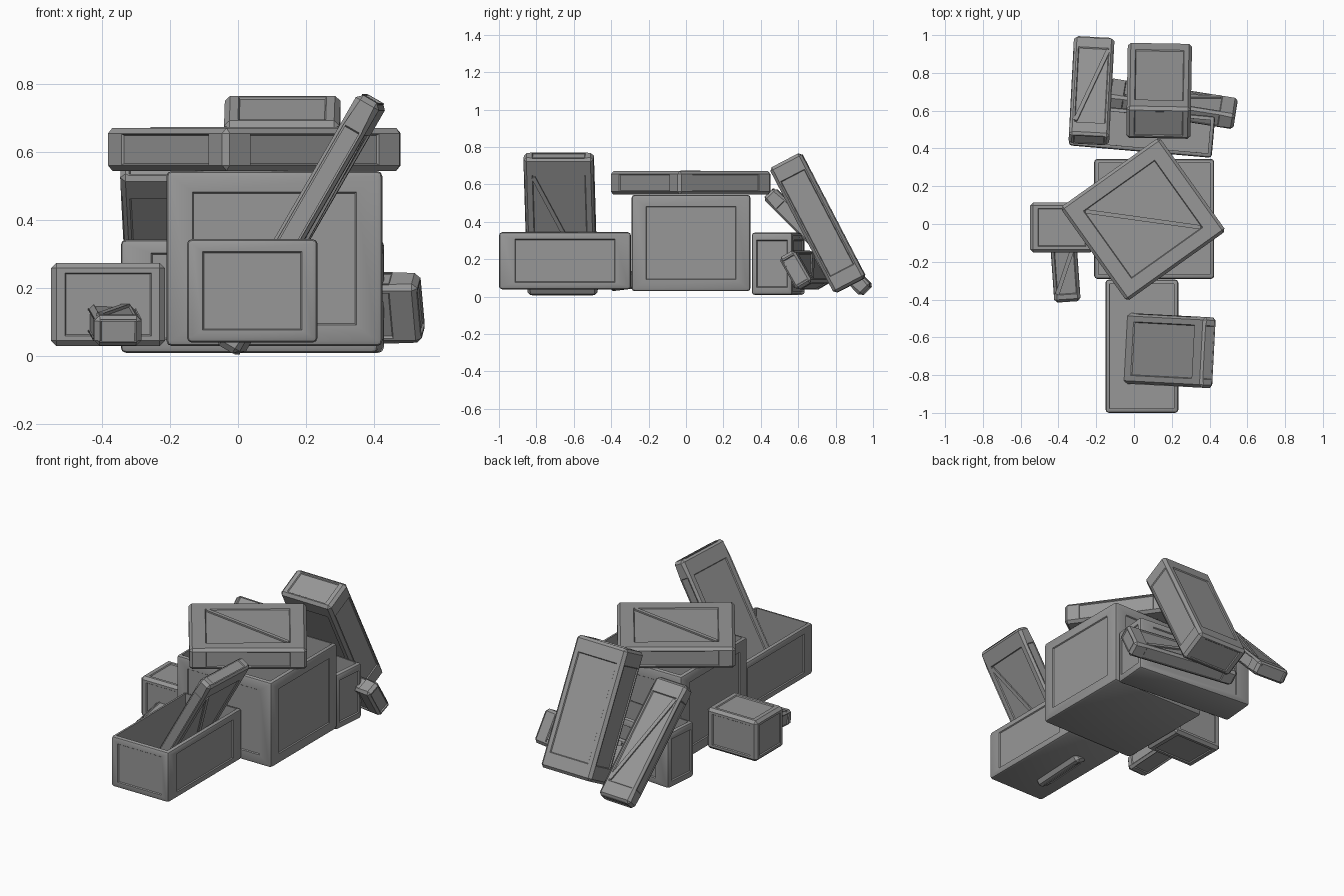
import bpy, bmesh
from math import radians, hypot, atan2
from mathutils import Matrix, Euler

if "Cube" in bpy.data.objects:
    bpy.data.objects.remove(bpy.data.objects["Cube"])

grey = bpy.data.materials.new("dark_grey")
grey.diffuse_color = (0.13, 0.13, 0.13, 1)
grey.use_nodes = True
grey.node_tree.nodes["Principled BSDF"].inputs["Base Color"].default_value = grey.diffuse_color
grey.diffuse_color = (0.31, 0.31, 0.31, 1)
grey.use_nodes = True
grey.node_tree.nodes["Principled BSDF"].inputs["Base Color"].default_value = grey.diffuse_color


def box_part(name, size, loc, rot=(0, 0, 0), open_top=False, brace=0, slant=1,
             chamfer=0.016, margin=0.12):
    """Chamfered box with sunken panels; optional hollow interior or diagonal brace (side +1/-1 in z)."""
    sx, sy, sz = size
    bm = bmesh.new()
    bmesh.ops.create_cube(bm, size=1)
    corners = set(bm.verts)
    faces = list(bm.faces)
    top = max(faces, key=lambda f: f.calc_center_median().z)
    bottom = min(faces, key=lambda f: f.calc_center_median().z)
    skip = {top, bottom} if open_top else set()
    panels = [f for f in faces if f not in skip]
    # frame widths follow the proportions of the box
    bmesh.ops.inset_individual(bm, faces=panels, thickness=margin, use_even_offset=True)
    bmesh.ops.scale(bm, vec=size, verts=bm.verts)
    bm.normal_update()
    bmesh.ops.inset_individual(bm, faces=panels, thickness=0.004, depth=-0.006, use_even_offset=True)
    # hollow inside
    if open_top:
        bmesh.ops.inset_individual(bm, faces=[top], thickness=0.022, use_even_offset=True)
        bmesh.ops.inset_individual(bm, faces=[top], thickness=0.0005, depth=-(sz - 0.03))
    edges = [e for e in bm.edges if e.verts[0] in corners and e.verts[1] in corners]
    bmesh.ops.bevel(bm, geom=edges, offset=chamfer, segments=2 if open_top else 1,
                    profile=0.5, affect='EDGES')
    # diagonal plank across the panel
    if brace:
        dx, dy = sx * (1 - 2 * margin), sy * (1 - 2 * margin)
        m = (Matrix.Translation((0, 0, brace * (sz / 2 - 0.004)))
             @ Matrix.Rotation(slant * atan2(dy, dx), 4, 'Z')
             @ Matrix.Diagonal((hypot(dx, dy) * 0.96, 0.022, 0.014, 1)))
        bmesh.ops.create_cube(bm, size=1, matrix=m)
    bmesh.ops.recalc_face_normals(bm, faces=bm.faces)
    mesh = bpy.data.meshes.new(name)
    bm.to_mesh(mesh)
    bm.free()
    mesh.materials.append(grey)
    ob = bpy.data.objects.new(name, mesh)
    bpy.context.collection.objects.link(ob)
    ob.location = loc
    ob.rotation_euler = Euler([radians(a) for a in rot])
    return ob


# crates (the small one is closed)
box_part("main_crate", (0.635, 0.635, 0.515), (0.107, 0.027, 0.287), open_top=True)
box_part("front_long_crate", (0.385, 0.705, 0.305), (0.042, -0.647, 0.192), open_top=True)
box_part("left_small_crate", (0.335, 0.265, 0.245), (-0.382, -0.018, 0.152))
box_part("back_crate", (0.76, 0.22, 0.333), (0.042, 0.493, 0.176), (0, 0, -5), open_top=True)

# lid resting crooked on the main crate
box_part("main_lid", (0.645, 0.61, 0.126), (0.048, 0.025, 0.608), (0, 0, 35.5),
         brace=1, slant=-1, margin=0.14)
# lid standing inside the long crate
box_part("front_leaning_lid", (0.85, 0.375, 0.078), (0.185, -0.67, 0.388), (0, -60, -3),
         brace=-1, slant=-1)
# lids propped against the back crate
box_part("back_thick_lid", (0.34, 0.755, 0.19), (0.133, 0.705, 0.394), (-62.5, 0, -1))
box_part("back_slim_lid", (0.215, 0.74, 0.085), (-0.225, 0.706, 0.293), (-45, 0, -3), brace=1)
box_part("back_low_lid", (0.685, 0.2, 0.095), (0.2, 0.637, 0.142), (-60, 0, -9), brace=1)
# small lid beside the left crate
box_part("left_small_lid", (0.14, 0.34, 0.09), (-0.364, -0.24, 0.094), (7, 0, 4), brace=1)

# smooth rounded edges, keep panels crisp
bpy.ops.object.select_all(action='SELECT')
bpy.context.view_layer.objects.active = bpy.data.objects["main_crate"]
bpy.ops.object.shade_smooth_by_angle(angle=radians(30))
